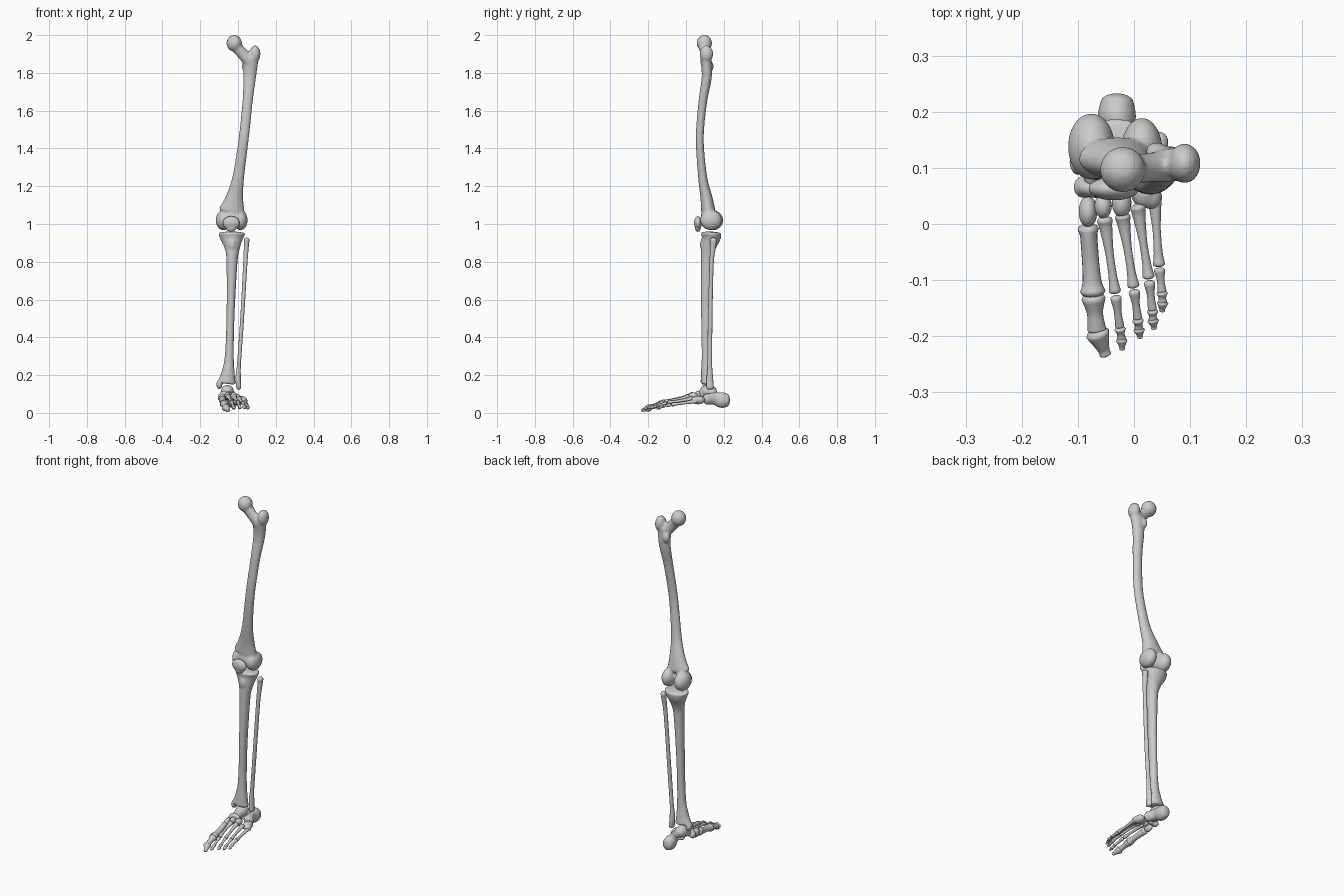
import bpy, bmesh, math
from mathutils import Vector, Matrix


def spline(keys, steps):
    """Catmull-Rom through (x, y, z, half_width, half_depth) sections."""
    k = [Vector(p) for p in keys]
    k = [2 * k[0] - k[1]] + k + [2 * k[-1] - k[-2]]
    out = []
    for i in range(1, len(k) - 2):
        a, b, c, d = k[i - 1:i + 3]
        for s in range(steps):
            t = s / steps
            v = 0.5 * (2 * b + (c - a) * t + (2 * a - 5 * b + 4 * c - d) * t * t
                       + (3 * b - a - 3 * c + d) * t ** 3)
            # keep radii between neighbouring sections
            for j in (3, 4):
                v[j] = min(max(v[j], min(b[j], c[j])), max(b[j], c[j]))
            out.append(v)
    return out + [k[-2]]


def loft(bm, keys, cap=0.5, steps=5, sides=20):
    """Elliptical tube along the sections with domed ends."""
    secs = spline(keys, steps)
    pts = [Vector(s[:3]) for s in secs]
    rings = []
    n = len(secs)
    for i, s in enumerate(secs):
        t = (pts[min(i + 1, n - 1)] - pts[max(i - 1, 0)]).normalized()
        rings.append((pts[i], t, s[3], s[4]))

    def dome(ring, sign):
        c, t, a, b = ring
        h = cap * min(a, b) * sign
        return [(c + t * h * math.sin(g), t, a * math.cos(g), b * math.cos(g))
                for g in (math.radians(q) for q in (28, 55, 78))]
    rings = dome(rings[0], -1)[::-1] + rings + dome(rings[-1], 1)
    loops = []
    for c, t, a, b in rings:
        u = Vector((1, 0, 0))
        u = (u - t * u.dot(t)).normalized()
        v = t.cross(u)
        loops.append([bm.verts.new(c + u * a * math.cos(w) + v * b * math.sin(w))
                      for w in (2 * math.pi * j / sides for j in range(sides))])
    for p, q in zip(loops, loops[1:]):
        for j in range(sides):
            m = (j + 1) % sides
            bm.faces.new((p[j], p[m], q[m], q[j]))
    bm.faces.new(loops[0][::-1])
    bm.faces.new(loops[-1])


def bone(name, lofts=(), blobs=(), voxel=0.0, cap=0.5):
    """One bone: tubes and ellipsoids (x, y, z, rx, ry, rz), fused when voxel is set."""
    bm = bmesh.new()
    for l in lofts:
        loft(bm, l, cap)
    for b in blobs:
        m = Matrix.Translation(b[:3]) @ Matrix.Diagonal((*b[3:6], 1))
        bmesh.ops.create_uvsphere(bm, u_segments=24, v_segments=16, radius=1, matrix=m)
    bmesh.ops.recalc_face_normals(bm, faces=bm.faces[:])
    for f in bm.faces:
        f.smooth = True
    me = bpy.data.meshes.new(name)
    bm.to_mesh(me)
    bm.free()
    ob = bpy.data.objects.new(name, me)
    bpy.context.collection.objects.link(ob)
    if voxel:
        r = ob.modifiers.new("fuse", 'REMESH')
        r.mode = 'VOXEL'
        r.voxel_size = voxel
        r.use_smooth_shade = True
        s = ob.modifiers.new("soften", 'SMOOTH')
        s.factor = 0.5
        s.iterations = 6
    return ob


# Thigh bone: bowed shaft, neck, ball head, trochanters, condyles
bone("femur", [
    [(.068, .105, 1.88, .042, .03), (.062, .11, 1.78, .034, .027), (.05, .088, 1.64, .027, .023),
     (.03, .073, 1.45, .027, .021), (.002, .088, 1.25, .031, .024),
     (-.018, .108, 1.14, .047, .032), (-.032, .118, 1.07, .07, .038)],
    [(-.015, .098, 1.945, .03, .03), (.025, .1, 1.9, .03, .026), (.065, .105, 1.86, .036, .03)]],
    [(-.02, .097, 1.957, .041, .041, .044), (.09, .108, 1.9, .029, .036, .046),
     (.04, .128, 1.835, .02, .018, .03),
     (-.076, .138, 1.02, .042, .06, .054), (.014, .132, 1.02, .037, .058, .053),
     (-.032, .108, 1.035, .062, .03, .042)], voxel=.006)

# Kneecap
bone("patella", [], [(-.036, .063, 1.006, .046, .021, .036), (-.036, .063, .98, .028, .016, .022)],
     voxel=.004)

# Shin bone: plateau, tuberosity, shaft, ankle end
bone("tibia", [
    [(-.033, .134, .95, .072, .055), (-.033, .132, .925, .062, .05), (-.03, .118, .87, .04, .038),
     (-.032, .11, .79, .029, .031), (-.04, .106, .5, .021, .026), (-.046, .107, .3, .024, .024),
     (-.053, .108, .21, .036, .029), (-.06, .11, .16, .049, .033)]],
    [(-.03, .09, .89, .02, .016, .035), (-.099, .11, .15, .016, .024, .025)], voxel=.005, cap=.18)

# Thin outer leg bone
bone("fibula", [
    [(.046, .145, .915, .015, .019), (.044, .143, .88, .013, .015), (.038, .135, .78, .011, .011),
     (.022, .128, .5, .010, .012), (.006, .126, .27, .010, .012), (.001, .126, .19, .014, .017),
     (.004, .127, .135, .013, .02)]], cap=.9)

# Ankle bone and heel
bone("talus", [], [(-.056, .118, .115, .034, .046, .033), (-.064, .088, .1, .027, .028, .024),
                   (-.04, .14, .1, .026, .026, .02)], voxel=.004)
bone("calcaneus", [[(-.03, .218, .067, .03, .035), (-.03, .19, .068, .034, .042),
                    (-.023, .15, .075, .025, .033), (-.004, .105, .072, .026, .028)]],
     [(-.052, .125, .08, .026, .024, .014)], voxel=.004)

# Midfoot bones
MIDFOOT = {
    "navicular": [(-.066, .064, .092, .036, .018, .026), (-.09, .066, .082, .018, .02, .02)],
    "cuboid": [(.018, .064, .068, .026, .036, .023), (.03, .05, .066, .02, .024, .018)],
    "medial_cuneiform": [(-.082, .022, .076, .017, .029, .027)],
    "middle_cuneiform": [(-.055, .032, .09, .016, .023, .021)],
    "lateral_cuneiform": [(-.022, .038, .087, .018, .027, .022)],
}
for name, blobs in MIDFOOT.items():
    bone(name, [], blobs, voxel=.004)


def long_bone(name, p, q, profile):
    """Waisted little bone from p to q; profile holds (t, half_width, half_height)."""
    p, q = Vector(p), Vector(q)
    bone(name, [[(*p.lerp(q, t), a, b) for t, a, b in profile]], cap=.5)


# Toe rays: joint positions from midfoot to tip, and thickness factor
RAYS = [
    (2.1, [(-.082, -.004, .07), (-.073, -.126, .048), (-.066, -.192, .029), (-.05, -.235, .012)]),
    (1.0, [(-.053, .012, .087), (-.033, -.126, .058), (-.025, -.186, .036),
           (-.022, -.206, .027), (-.021, -.224, .021)]),
    (1.0, [(-.021, .018, .084), (0, -.116, .058), (.007, -.171, .039),
           (.009, -.188, .03), (.011, -.203, .024)]),
    (1.0, [(.006, .034, .075), (.027, -.1, .053), (.033, -.155, .037),
           (.034, -.171, .03), (.036, -.187, .024)]),
    (1.0, [(.036, .054, .062), (.045, -.078, .043), (.05, -.122, .034),
           (.051, -.14, .028), (.05, -.156, .022)]),
]
for n, (w, joints) in enumerate(RAYS, 1):
    base = .014 if n > 1 else .009
    long_bone(f"metatarsal_{n}", joints[0], joints[1], [
        (.04, base * w, .014 * (w * .75 if n == 1 else 1)), (.16, base * .8 * w, .01 * w),
        (.5, .0072 * w, .0075 * w), (.8, .008 * w, .008 * w), (.95, .0108 * w, .0105 * w)])
    last = len(joints) - 2
    for k in range(1, last + 1):
        tip = .55 if k == last else .85
        long_bone(f"toe_{n}_phalanx_{k}", joints[k], joints[k + 1], [
            (.1, .0102 * w, .0095 * w), (.5, .0068 * w, .0065 * w),
            (.8, .0088 * w * tip, .0075 * w * tip), (.94, .0095 * w * tip, .0075 * w * tip)])
